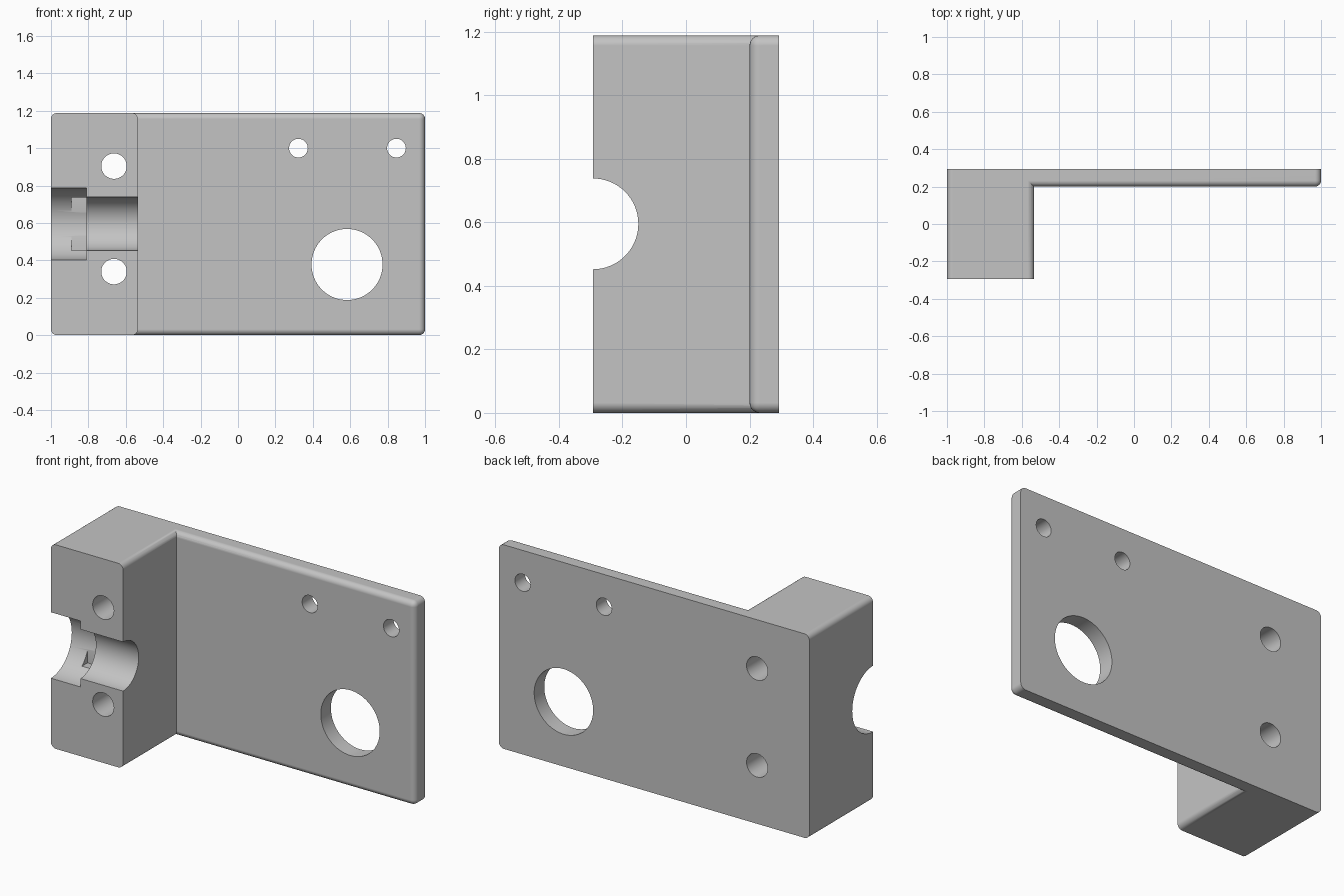
import bpy
import bmesh
import math
from mathutils import Matrix

if "Cube" in bpy.data.objects:
    bpy.data.objects.remove(bpy.data.objects["Cube"], do_unlink=True)

H = 1.188          # height
D = 0.293          # half depth
PLATE_Y = 0.20     # front of the plate
STEP_X = -0.535    # right side of the clamp block
R = 0.032          # edge rounding
BORE_Z = 0.595     # height of the bore axis

grey = bpy.data.materials.new("light_grey")
grey.use_nodes = True
grey.diffuse_color = (0.55, 0.55, 0.55, 1)
grey.node_tree.nodes["Principled BSDF"].inputs["Base Color"].default_value = (0.55, 0.55, 0.55, 1)


def add_object(name, bm):
    bmesh.ops.recalc_face_normals(bm, faces=bm.faces)
    mesh = bpy.data.meshes.new(name)
    bm.to_mesh(mesh)
    bm.free()
    mesh.materials.append(grey)
    ob = bpy.data.objects.new(name, mesh)
    bpy.context.collection.objects.link(ob)
    return ob


def box(name, lo, hi, round_edge=None):
    """Box between two corners; edges accepted by round_edge are rounded."""
    bm = bmesh.new()
    bmesh.ops.create_cube(bm, size=1)
    for v in bm.verts:
        v.co = [lo[i] + (v.co[i] + 0.5) * (hi[i] - lo[i]) for i in range(3)]
    if round_edge:
        edges = [e for e in bm.edges if round_edge(*(v.co for v in e.verts))]
        bmesh.ops.bevel(bm, geom=edges, offset=R, offset_type='OFFSET',
                        segments=6, profile=0.5, affect='EDGES')
    return add_object(name, bm)


def cylinder(name, center, radius, length, axis):
    bm = bmesh.new()
    turn = Matrix.Rotation(math.pi / 2, 4, 'Y' if axis == 'X' else 'X')
    bmesh.ops.create_cone(bm, cap_ends=True, segments=64, radius1=radius, radius2=radius,
                          depth=length, matrix=Matrix.Translation(center) @ turn)
    return add_object(name, bm)


def combine(target, tool, operation):
    mod = target.modifiers.new("combine", 'BOOLEAN')
    mod.operation = operation
    mod.solver = 'EXACT'
    mod.object = tool
    tool.hide_render = True
    bpy.context.view_layer.objects.active = target
    bpy.ops.object.modifier_apply(modifier=mod.name)
    bpy.data.objects.remove(tool, do_unlink=True)


def along_y(a, b):
    return abs(a.y - b.y) > 0.01


def plate_edges(a, b):
    # right corners, plus the front rim except where it meets the block
    at_right = a.x > 0.9 and b.x > 0.9
    at_front = a.y < PLATE_Y + 0.01 and b.y < PLATE_Y + 0.01
    at_left = a.x < 0 and b.x < 0
    return (along_y(a, b) and at_right) or (at_front and not at_left)


# Clamp block and mounting plate in one body
bracket = box("bracket", (-1, -D, 0), (STEP_X, D, H), along_y)
plate = box("plate", (-0.62, PLATE_Y, 0), (1, D, H), plate_edges)
combine(bracket, plate, 'UNION')

# Stepped half-round bore across the block front
combine(bracket, cylinder("narrow_bore", (-0.63, -D, BORE_Z), 0.143, 0.44, 'X'), 'DIFFERENCE')
combine(bracket, cylinder("wide_bore", (-0.96, -D, BORE_Z), 0.192, 0.30, 'X'), 'DIFFERENCE')

# Shallow flat pocket inside the wide bore
pocket = box("pocket", (-0.89, -D - 0.1, BORE_Z - 0.142), (-0.81, -D + 0.18, BORE_Z + 0.142))
combine(bracket, pocket, 'DIFFERENCE')

# Through holes: x, z, radius
for x, z, r in [(-0.663, 0.904, 0.068), (-0.663, 0.34, 0.068),
                (0.323, 1.0, 0.05), (0.847, 1.0, 0.05), (0.583, 0.378, 0.19)]:
    combine(bracket, cylinder("hole", (x, 0, z), r, 1.0, 'Y'), 'DIFFERENCE')

# Smooth rounded surfaces, crisp edges, flat large faces
bpy.ops.object.select_all(action='DESELECT')
bracket.select_set(True)
bpy.context.view_layer.objects.active = bracket
bpy.ops.object.shade_smooth_by_angle(angle=math.radians(30))
normals = bracket.modifiers.new("flat_faces", 'WEIGHTED_NORMAL')
normals.keep_sharp = True
